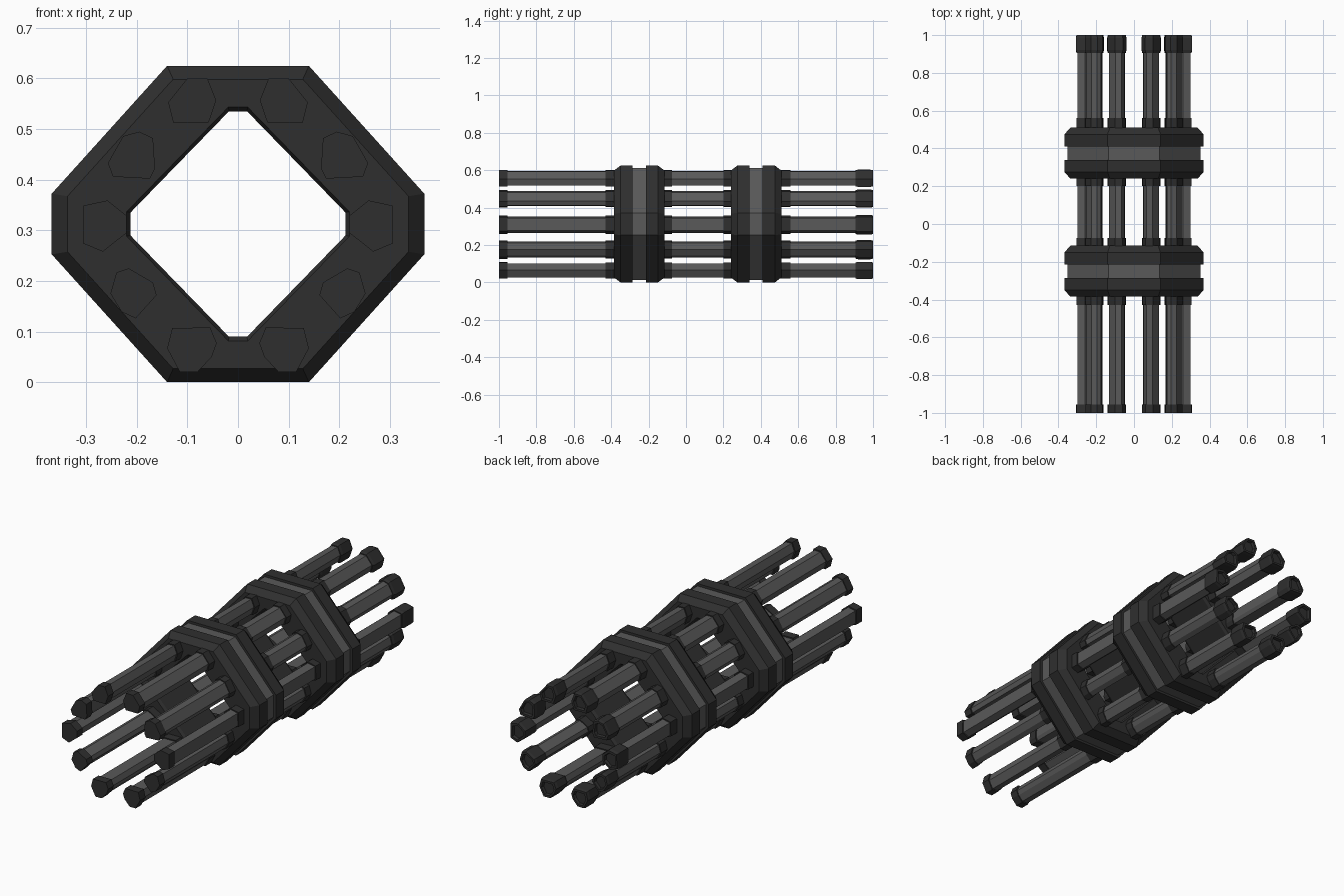
import bpy, bmesh

if "Cube" in bpy.data.objects:
    bpy.data.objects.remove(bpy.data.objects["Cube"])

def material(name, v):
    m = bpy.data.materials.new(name)
    m.diffuse_color = (v, v, v, 1)
    m.use_nodes = True
    m.node_tree.nodes["Principled BSDF"].inputs["Base Color"].default_value = m.diffuse_color
    return m

DARK = material("dark grey", 0.028)
LIGHT = material("mid grey", 0.1)
CZ = 0.3125

def make_object(name, bm, mats):
    bmesh.ops.recalc_face_normals(bm, faces=bm.faces[:])
    me = bpy.data.meshes.new(name)
    bm.to_mesh(me)
    bm.free()
    for m in mats:
        me.materials.append(m)
    ob = bpy.data.objects.new(name, me)
    bpy.context.collection.objects.link(ob)
    return ob

def loft(bm, profile, stations, centre, closed=False):
    """Sweep an x-z profile along y; stations are (y, scale) pairs."""
    cx, cz = centre
    rows = [[bm.verts.new((cx + (x - cx) * s, y, cz + (z - cz) * s))
             for x, z in profile] for y, s in stations]
    bridge(bm, rows)
    bm.faces.new(rows[0])
    bm.faces.new(rows[-1])

def bridge(bm, rows, closed=False):
    out = []
    for r in range(len(rows) if closed else len(rows) - 1):
        a, b = rows[r], rows[(r + 1) % len(rows)]
        n = len(a)
        out.append([bm.faces.new((a[i], a[(i + 1) % n], b[(i + 1) % n], b[i]))
                    for i in range(n)])
    return out

def octagon(ax, az, bx, bz):
    """Octagon from one corner pair: (ax, az) upper and (bx, bz) side."""
    q = [(ax, az), (bx, bz), (bx, -bz), (ax, -az)]
    return q + [(-x, z) for x, z in reversed(q)]

OUTER = octagon(0.14, 0.3125, 0.368, 0.06)
INNER = octagon(0.018, 0.2225, 0.212, 0.023)

# Octagonal clamp rings: two chamfered flanges around a lighter recessed band
SECTION = [(OUTER, 0.0, 0.915), (OUTER, 0.035, 1), (OUTER, 0.1, 1),
           (OUTER, 0.1, 0.96), (OUTER, 0.17, 0.96), (OUTER, 0.17, 1),
           (OUTER, 0.235, 1), (OUTER, 0.27, 0.915),
           (INNER, 0.27, 1.04), (INNER, 0.255, 1), (INNER, 0.015, 1),
           (INNER, 0.0, 1.04)]
for name, y0 in (("front_clamp_ring", -0.385), ("rear_clamp_ring", 0.24)):
    bm = bmesh.new()
    rows = [[bm.verts.new((x * s, y0 + t, CZ + z * s)) for x, z in poly]
            for poly, t, s in SECTION]
    strips = bridge(bm, rows, closed=True)
    for f in strips[3]:
        f.material_index = 1
    make_object(name, bm, [DARK, LIGHT])

# Cross-sections of the five right-hand rods, top to bottom
PROFILES = [
    [(.061, .601), (.1, .6), (.138, .553), (.128, .513), (.058, .513), (.043, .557)],
    [(.168, .482), (.195, .495), (.227, .486), (.257, .433), (.247, .406),
     (.174, .402), (.164, .422)],
    [(.22, .329), (.258, .359), (.305, .349), (.306, .274), (.267, .258), (.22, .295)],
    [(.216, .225), (.24, .217), (.252, .175), (.23, .139), (.202, .126),
     (.161, .172), (.168, .197)],
    [(.055, .108), (.13, .107), (.14, .067), (.115, .02), (.08, .02),
     (.052, .05), (.042, .077)],
]

# Parts along each rod: name, material, list of (y, scale) runs
PARTS = [
    ("rod_shafts", LIGHT, [[(-0.99, .86), (0.98, .86)]]),
    ("front_caps", DARK, [[(-1.0, 1), (-0.955, 1)]]),
    ("ring_collars", DARK, [[(-0.43, .98), (-0.37, .98)], [(-0.12, .98), (-0.075, .98)],
                            [(0.2, .98), (0.25, .98)], [(0.5, .98), (0.56, .98)]]),
    # rear caps are bevelled with a recessed end
    ("rear_caps", DARK, [[(0.905, .96), (0.92, 1.05), (0.985, 1.05), (1.0, .97),
                          (1.0, .72), (0.985, .66)]]),
]
for name, mat, runs in PARTS:
    bm = bmesh.new()
    for prof in PROFILES:
        for side in (1, -1):
            p = [(x * side, z) for x, z in prof]
            xs, zs = [v[0] for v in p], [v[1] for v in p]
            c = ((min(xs) + max(xs)) / 2, (min(zs) + max(zs)) / 2)
            for run in runs:
                loft(bm, p, run, c)
    make_object(name, bm, [mat])
